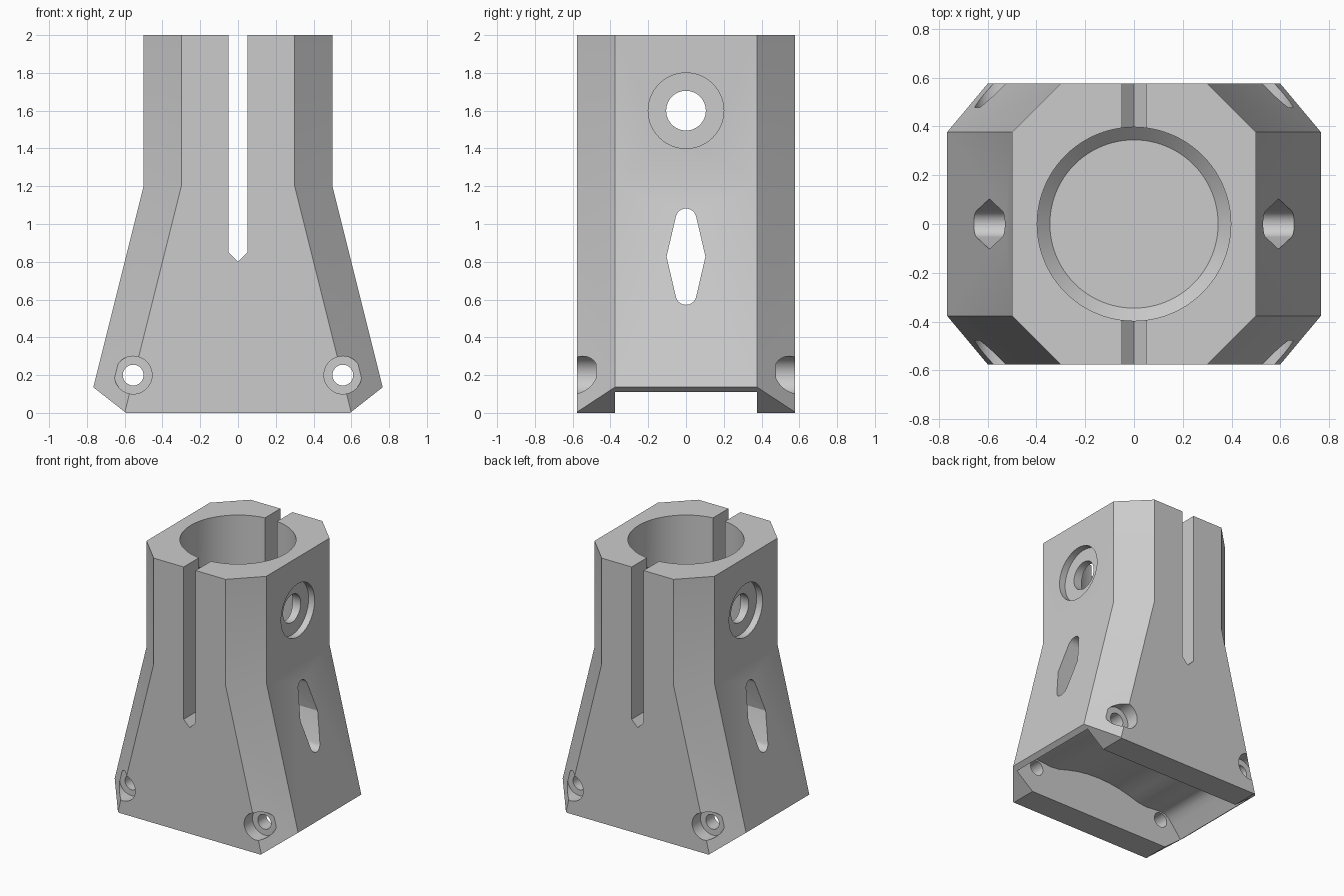
import bpy, bmesh
from math import sin, cos, pi, radians
from mathutils import Vector

if "Cube" in bpy.data.objects:
    bpy.data.objects.remove(bpy.data.objects["Cube"])

grey = bpy.data.materials.new("plain_grey")
grey.use_nodes = True
COLOUR = (0.6, 0.6, 0.6, 1)
grey.diffuse_color = COLOUR
grey.node_tree.nodes["Principled BSDF"].inputs["Base Color"].default_value = COLOUR


def loft(name, rings, planes=()):
    """Closed solid through equal-length rings, trimmed by (point, normal) planes."""
    bm = bmesh.new()
    loops = [[bm.verts.new(p) for p in ring] for ring in rings]
    n = len(loops[0])
    for a, b in zip(loops, loops[1:]):
        for i in range(n):
            j = (i + 1) % n
            bm.faces.new((a[i], a[j], b[j], b[i]))
    bm.faces.new(loops[0])
    bm.faces.new(loops[-1])
    for point, normal in planes:
        geom = bm.verts[:] + bm.edges[:] + bm.faces[:]
        bmesh.ops.bisect_plane(bm, geom=geom, plane_co=point, plane_no=normal, clear_outer=True)
        rim = [e for e in bm.edges if e.is_boundary]
        bmesh.ops.holes_fill(bm, edges=rim, sides=0)
    bmesh.ops.recalc_face_normals(bm, faces=bm.faces)
    mesh = bpy.data.meshes.new(name)
    bm.to_mesh(mesh)
    bm.free()
    mesh.materials.append(grey)
    obj = bpy.data.objects.new(name, mesh)
    bpy.context.collection.objects.link(obj)
    return obj


def circle(u, v, r, n=48):
    return [(u + r * cos(2 * pi * i / n), v + r * sin(2 * pi * i / n)) for i in range(n)]


def prism(name, outline, axis, lo, hi):
    if axis == "x":
        return loft(name, [[(t, u, v) for u, v in outline] for t in (lo, hi)])
    return loft(name, [[(u, t, v) for u, v in outline] for t in (lo, hi)])


def octagon(hx, z, hy=0.577, cut=0.2):
    quarter = [(hx, hy - cut), (hx - cut, hy)]
    half = quarter + [(-x, y) for x, y in reversed(quarter)]
    return [(x, y, z) for x, y in half + [(-x, -y) for x, y in half]]


# Octagonal body, flared below the clamp, with bevelled lower ends
bevels = [(Vector((s * 0.765, 0, 0.135)), Vector((s * 0.135, 0, -0.172))) for s in (1, -1)]
body = loft("bracket_body", [octagon(0.8, 0), octagon(0.5, 1.2), octagon(0.5, 2)], bevels)

cutters = []

# Tube socket with a coned floor
cutters.append(loft("socket", [[(u, v, z) for u, v in circle(0, 0, r, 96)]
                               for r, z in ((0.345, 0.5), (0.397, 0.55), (0.397, 2.1))]))

# Clamp slot with a pointed end
slot = [(-0.05, 2.1), (-0.05, 0.85), (0, 0.8), (0.05, 0.85), (0.05, 2.1)]
cutters.append(prism("slot", slot, "y", -1, 1))

# Clamp bolt hole and its counterbores
cutters.append(prism("clamp_hole", circle(0, 1.6, 0.105), "x", -1, 1))
for s in (1, -1):
    cutters.append(prism("clamp_counterbore", circle(0, 1.6, 0.2, 64), "x", *sorted((s * 0.45, s * 0.9))))

# Cable opening: a diamond with rounded tips
tip = [(0.055 * cos(radians(a)), 0.2 + 0.055 * sin(radians(a))) for a in range(15, 166, 15)]
diamond = [(0.103, 0)] + tip + [(-0.103, 0)] + [(-u, -v) for u, v in tip]
cutters.append(prism("cable_opening", [(u, 0.827 + v) for u, v in diamond], "x", -1, 1))

# Arched pocket underneath, between the two cheeks
side = [(0.86, -0.06), (0.733, 0.11), (0.66, 0.2), (0.63, 0.235), (0.595, 0.258), (0.555, 0.266),
        (0.5, 0.262), (0.43, 0.255), (0.36, 0.262), (0.28, 0.285), (0.19, 0.307), (0.1, 0.32)]
pocket = side + [(0, 0.325)] + [(-x, z) for x, z in reversed(side)]
cutters.append(prism("pocket", pocket, "y", -0.377, 0.377))

# Foot bolt holes and their counterbores
for sx in (1, -1):
    cutters.append(prism("foot_hole", circle(sx * 0.555, 0.2, 0.055, 32), "y", -1, 1))
    for sy in (1, -1):
        cutters.append(prism("foot_counterbore", circle(sx * 0.555, 0.2, 0.1), "y",
                             *sorted((sy * 0.477, sy * 0.9))))

# Cut everything out of the body
bpy.context.view_layer.objects.active = body
for cutter in cutters:
    mod = body.modifiers.new(cutter.name, "BOOLEAN")
    mod.operation = "DIFFERENCE"
    mod.solver = "EXACT"
    mod.object = cutter
    bpy.ops.object.modifier_apply(modifier=mod.name)
    bpy.data.objects.remove(cutter)

bpy.ops.object.select_all(action="DESELECT")
body.select_set(True)
bpy.ops.object.shade_smooth_by_angle(angle=radians(25))
